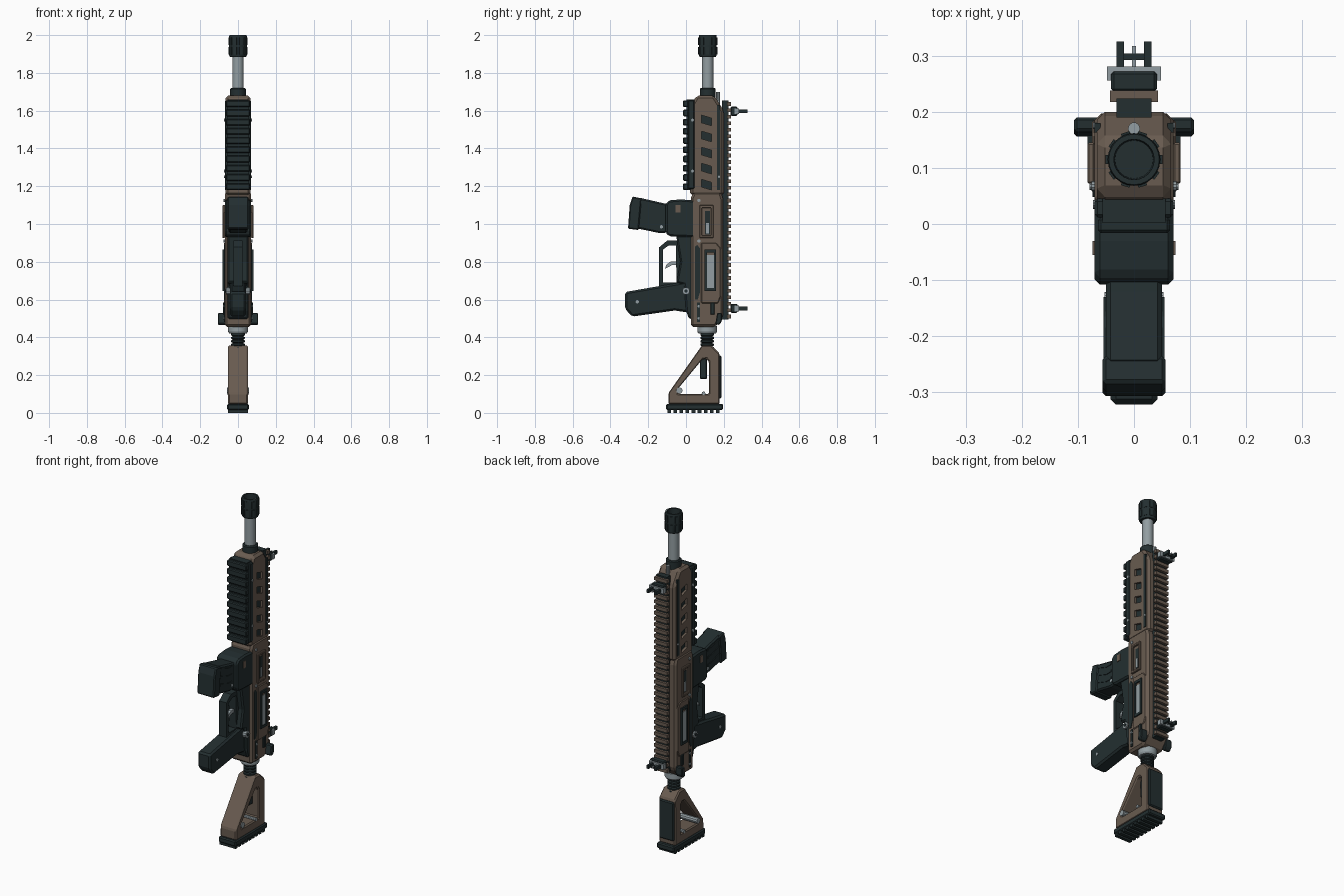
import bpy, bmesh, math
from mathutils import Matrix, Vector

if "Cube" in bpy.data.objects:
    bpy.data.objects.remove(bpy.data.objects["Cube"])


def material(name, rgb):
    m = bpy.data.materials.new(name)
    m.use_nodes = True
    m.diffuse_color = (*rgb, 1)
    m.node_tree.nodes["Principled BSDF"].inputs["Base Color"].default_value = (*rgb, 1)
    return m


BROWN = material("earth brown", (0.14, 0.105, 0.08))
DARK = material("gunmetal black", (0.017, 0.028, 0.03))
STEEL = material("steel grey", (0.29, 0.34, 0.36))
AXIS = 0.115  # y position of the bore


def finish(name, bm, mat, bevel=0):
    bmesh.ops.recalc_face_normals(bm, faces=bm.faces)
    me = bpy.data.meshes.new(name)
    bm.to_mesh(me)
    bm.free()
    me.materials.append(mat)
    ob = bpy.data.objects.new(name, me)
    bpy.context.collection.objects.link(ob)
    if bevel:
        mod = ob.modifiers.new("bevel", "BEVEL")
        mod.width = bevel
        mod.segments = 1
        mod.limit_method = "ANGLE"
    return ob


def add_prism(bm, pts, x0, x1):
    a = [bm.verts.new((x0, y, z)) for y, z in pts]
    b = [bm.verts.new((x1, y, z)) for y, z in pts]
    bm.faces.new(a)
    bm.faces.new(b[::-1])
    for i in range(len(a)):
        j = (i + 1) % len(a)
        bm.faces.new((a[i], b[i], b[j], a[j]))


def rect(y0, y1, z0, z1):
    return [(y0, z0), (y1, z0), (y1, z1), (y0, z1)]


def slab(name, pts, half, mat, bevel=0):
    """Side profile extruded across the centre."""
    bm = bmesh.new()
    add_prism(bm, pts, -half, half)
    return finish(name, bm, mat, bevel)


def pair(name, pts, x0, x1, mat, bevel=0):
    """Side profile repeated on the left and right."""
    bm = bmesh.new()
    for s in (-1, 1):
        add_prism(bm, pts, s * x0, s * x1)
    return finish(name, bm, mat, bevel)


def row(name, y0, y1, z0, z1, count, fill, half, mat, bevel=0):
    """Evenly spaced cross bars along z."""
    bm = bmesh.new()
    step = (z1 - z0) / count
    for i in range(count):
        z = z0 + i * step
        add_prism(bm, rect(y0, y1, z, z + step * fill), -half, half)
    return finish(name, bm, mat, bevel)


def frame(name, outer, inner, spans, mat, bevel=0):
    """Side profile with an opening; both loops have equal length."""
    bm = bmesh.new()
    n = len(outer)
    for x0, x1 in spans:
        o0, o1, i0, i1 = ([bm.verts.new((x, y, z)) for y, z in loop]
                          for loop in (outer, inner) for x in (x0, x1))
        for i in range(n):
            j = (i + 1) % n
            for p, q in ((o0, o1), (o1, i1), (i1, i0), (i0, o0)):
                bm.faces.new((p[i], p[j], q[j], q[i]))
    return finish(name, bm, mat, bevel)


def lathe(name, profile, mat, y=AXIS, sides=24):
    bm = bmesh.new()
    vs = [bm.verts.new((r, y, z)) for r, z in profile]
    es = [bm.edges.new(e) for e in zip(vs, vs[1:])]
    bmesh.ops.spin(bm, geom=vs + es, cent=(0, y, 0), axis=(0, 0, 1),
                   angle=math.tau, steps=sides, use_duplicate=False)
    bmesh.ops.remove_doubles(bm, verts=bm.verts, dist=1e-5)
    ob = finish(name, bm, mat)
    bpy.ops.object.select_all(action="DESELECT")
    bpy.context.view_layer.objects.active = ob
    ob.select_set(True)
    bpy.ops.object.shade_smooth_by_angle()
    return ob


def bolts(name, places, mat=STEEL):
    """Round pins across the model: y, z, radius, half length."""
    bm = bmesh.new()
    for y, z, r, half in places:
        bmesh.ops.create_cone(bm, cap_ends=True, segments=10, radius1=r, radius2=r, depth=2 * half,
                              matrix=Matrix.Translation((0, y, z)) @ Matrix.Rotation(math.pi / 2, 4, "Y"))
    return finish(name, bm, mat)


# Barrel, muzzle brake and collar
lathe("barrel", [(0, 1.6), (0.03, 1.6), (0.03, 1.9), (0, 1.9)], STEEL)
lathe("muzzle_brake", [(0, 1.885), (0.043, 1.885), (0.047, 1.892), (0.047, 1.993),
                       (0.045, 2), (0.036, 2), (0.034, 1.95), (0, 1.95)], DARK)
lathe("muzzle_ring", [(0.036, 1.99), (0.036, 2), (0.044, 2), (0.044, 1.99), (0.036, 1.99)], STEEL)
bm = bmesh.new()
for k in range(10):
    for z in (1.918, 1.968):
        turn = Matrix.Rotation(k * math.tau / 10, 4, "Z")
        bmesh.ops.create_cube(bm, size=1, matrix=Matrix.Translation((0, AXIS, z)) @ turn
                              @ Matrix.Translation((0.045, 0, 0)) @ Matrix.Diagonal((0.011, 0.016, 0.04, 1)))
finish("muzzle_ribs", bm, DARK)
lathe("barrel_collar", [(0, 1.64), (0.042, 1.64), (0.042, 1.715), (0.036, 1.72), (0, 1.72)], DARK)
lathe("gas_plug", [(0, 1.6), (0.011, 1.6), (0.011, 1.7), (0, 1.7)], STEEL, y=0.17, sides=10)

# Handguard with slanted cooling slots over a dark core
guard = slab("handguard", [(0.022, 1.15), (0.2, 1.15), (0.2, 1.6), (0.15, 1.68), (0.055, 1.68), (0.022, 1.62)],
             0.066, BROWN, 0.014)
bm = bmesh.new()
for k in range(5):
    z = 1.18 + k * 0.085
    add_prism(bm, [(0.083, z + 0.016), (0.136, z), (0.136, z + 0.04), (0.083, z + 0.056)], -0.2, 0.2)
cutter = finish("slot_cutter", bm, DARK)
cutter.hide_render = True
mod = guard.modifiers.new("slots", "BOOLEAN")
mod.object = cutter
mod.solver = "EXACT"
bpy.context.view_layer.objects.active = guard
for m in list(guard.modifiers):
    bpy.ops.object.modifier_apply(modifier=m.name)
bpy.data.objects.remove(cutter)
slab("handguard_core", rect(0.07, 0.15, 1.16, 1.6), 0.052, DARK)
pair("handguard_side_strip", rect(0.163, 0.18, 1.18, 1.63), 0.06, 0.07, DARK)

# Under rail
slab("under_rail_base", rect(0.002, 0.045, 1.18, 1.66), 0.056, DARK)
row("under_rail_teeth", -0.016, 0.012, 1.18, 1.668, 10, 0.72, 0.064, DARK, 0.005)
pair("under_rail_side", rect(0.012, 0.045, 1.185, 1.655), 0.05, 0.07, DARK, 0.005)
bolts("rail_screws", [(0.035, 1.55, 0.008, 0.073), (0.035, 1.28, 0.008, 0.073)])

# Top rail
slab("top_rail_base", rect(0.19, 0.224, 0.495, 1.655), 0.031, DARK)
row("top_rail_teeth", 0.217, 0.238, 0.5, 1.66, 34, 0.58, 0.043, BROWN)

# Folding sights
for label, z in (("front", 1.597), ("rear", 0.553)):
    slab(label + "_sight_base", rect(0.236, 0.272, z - 0.024, z + 0.024), 0.041, DARK, 0.005)
    slab(label + "_sight_clamp", rect(0.256, 0.281, z - 0.015, z + 0.015), 0.048, STEEL)
    pair(label + "_sight_ears", rect(0.275, 0.325, z - 0.01, z + 0.01), 0.018, 0.031, DARK)
    slab(label + "_sight_bar", rect(0.292, 0.304, z - 0.006, z + 0.006), 0.02, DARK)
    slab(label + "_sight_post", rect(0.275, 0.317, z - 0.004, z + 0.004), 0.004, STEEL)

# Main receiver
slab("receiver", [(0.026, 0.455), (0.155, 0.455), (0.197, 0.51), (0.197, 1.13), (0.185, 1.17),
                  (0.04, 1.17), (0.026, 1.14)], 0.07, BROWN, 0.012)
pair("receiver_side_panel", [(0.08, 0.58), (0.17, 0.58), (0.185, 0.62), (0.185, 0.87), (0.16, 0.9), (0.08, 0.9)],
     0.06, 0.075, BROWN, 0.004)
BOTH = ((-0.083, -0.07), (0.07, 0.083))
frame("ejection_port_frame", rect(0.098, 0.158, 0.645, 0.865), rect(0.11, 0.147, 0.66, 0.85), BOTH, DARK)
pair("ejection_port_cover", rect(0.108, 0.149, 0.658, 0.835), 0.07, 0.079, STEEL)
frame("upper_window_frame", rect(0.072, 0.145, 0.925, 1.1), rect(0.084, 0.133, 0.94, 1.085), BOTH, BROWN, 0.003)
pair("upper_window_slot", rect(0.1, 0.128, 0.945, 1.07), 0.068, 0.073, DARK)
pair("upper_window_latch", rect(0.107, 0.121, 0.95, 1.005), 0.07, 0.077, STEEL)
pair("receiver_seam", [(0.048, 0.6), (0.062, 0.6), (0.074, 0.64), (0.074, 0.87), (0.06, 0.89), (0.048, 0.88)],
     0.068, 0.074, DARK)
pair("rear_vent", rect(0.058, 0.074, 0.48, 0.585), 0.065, 0.075, DARK)
pair("selector_button", rect(0.13, 0.152, 0.52, 0.585), 0.065, 0.08, DARK, 0.003)
pair("charging_handle", [(0.155, 0.47), (0.175, 0.465), (0.19, 0.485), (0.19, 0.53), (0.165, 0.53)],
     0.062, 0.107, DARK, 0.005)
bolts("receiver_pins", [(0.068, 1.125, 0.009, 0.076), (0.068, 0.91, 0.009, 0.076),
                        (0.068, 0.5, 0.007, 0.079), (0.068, 0.565, 0.007, 0.079), (0.175, 1.25, 0.006, 0.073)])

# Magazine well and magazine
slab("magazine_well", [(0.045, 0.93), (0.045, 1.125), (-0.03, 1.13), (-0.09, 1.125), (-0.108, 1.105),
                       (-0.108, 0.955), (-0.09, 0.935)], 0.07, DARK, 0.009)
pair("magazine_well_mark", rect(-0.055, -0.03, 1.06, 1.1), 0.068, 0.074, BROWN)
slab("magazine", [(-0.09, 1.105), (-0.12, 1.11), (-0.25, 1.14), (-0.275, 0.98), (-0.14, 0.952), (-0.09, 0.955)],
     0.05, DARK, 0.008)
slab("magazine_floor", [(-0.235, 1.135), (-0.283, 1.146), (-0.298, 1.1), (-0.307, 0.975), (-0.25, 0.968)],
     0.056, DARK, 0.006)
for k in range(3):
    z = 0.995 + k * 0.045
    pair("magazine_rib", [(-0.13, z), (-0.17, z), (-0.24, z + 0.025), (-0.24, z + 0.04), (-0.165, z + 0.015),
                          (-0.13, z + 0.015)], 0.048, 0.054, DARK)
bolts("magazine_pin", [(-0.13, 0.985, 0.009, 0.053)])

# Lower receiver, trigger and guard
slab("lower_receiver", [(-0.052, 0.94), (0.04, 0.94), (0.04, 0.495), (0.015, 0.5), (0, 0.54), (-0.01, 0.68),
                        (-0.05, 0.69), (-0.03, 0.8)], 0.056, DARK, 0.008)
frame("trigger_guard", [(-0.142, 0.665), (-0.142, 0.877), (-0.1, 0.912), (-0.03, 0.912), (-0.02, 0.665)],
      [(-0.122, 0.69), (-0.122, 0.865), (-0.09, 0.887), (-0.054, 0.887), (-0.05, 0.69)], ((-0.024, 0.024),), DARK)
slab("trigger", [(-0.112, 0.762), (-0.104, 0.785), (-0.08, 0.802), (-0.03, 0.802), (-0.03, 0.782), (-0.075, 0.782)],
     0.01, STEEL)
bolts("selector_pivot", [(0, 0.645, 0.02, 0.064)])
bolts("selector_cap", [(0, 0.645, 0.009, 0.068)], DARK)

# Pistol grip
slab("pistol_grip", [(-0.322, 0.64), (-0.12, 0.675), (0, 0.695), (0.02, 0.655), (0.022, 0.53), (-0.06, 0.542),
                     (-0.285, 0.51), (-0.322, 0.55)], 0.042, DARK, 0.01)
bolts("grip_screw", [(-0.258, 0.588, 0.009, 0.045)])

# Buffer tube with ridges
lathe("buffer_collar", [(0, 0.42), (0.046, 0.42), (0.052, 0.43), (0.052, 0.46), (0, 0.46)], STEEL, y=0.112)
profile = [(0, 0.33)]
for k in range(5):
    z = 0.335 + k * 0.018
    profile += [(0.029, z), (0.036, z + 0.004), (0.036, z + 0.012), (0.029, z + 0.016)]
lathe("buffer_tube", profile + [(0, 0.425)], DARK, y=0.112)
slab("buffer_rod", rect(0.073, 0.112, 0.18, 0.34), 0.02, DARK, 0.005)

# Shoulder stock with open middle
frame("stock", [(0.085, 0.358), (0.135, 0.358), (0.178, 0.315), (0.178, 0.045), (-0.093, 0.045), (-0.093, 0.105)],
      [(0.088, 0.285), (0.11, 0.285), (0.122, 0.27), (0.122, 0.1), (-0.04, 0.1), (-0.045, 0.125)],
      ((-0.053, 0.053),), BROWN, 0.007)
slab("cheek_plate", rect(0.16, 0.187, 0.075, 0.305), 0.048, DARK, 0.006)
bolts("stock_screws", [(-0.035, 0.118, 0.017, 0.058), (0.093, 0.103, 0.01, 0.056)])

# Butt pad with tread
slab("butt_pad", rect(-0.105, 0.196, 0.015, 0.048), 0.057, DARK, 0.006)
bm = bmesh.new()
for k in range(9):
    y = -0.098 + k * 0.032
    add_prism(bm, rect(y, y + 0.019, 0, 0.02), -0.053, 0.053)
finish("butt_pad_tread", bm, DARK)
